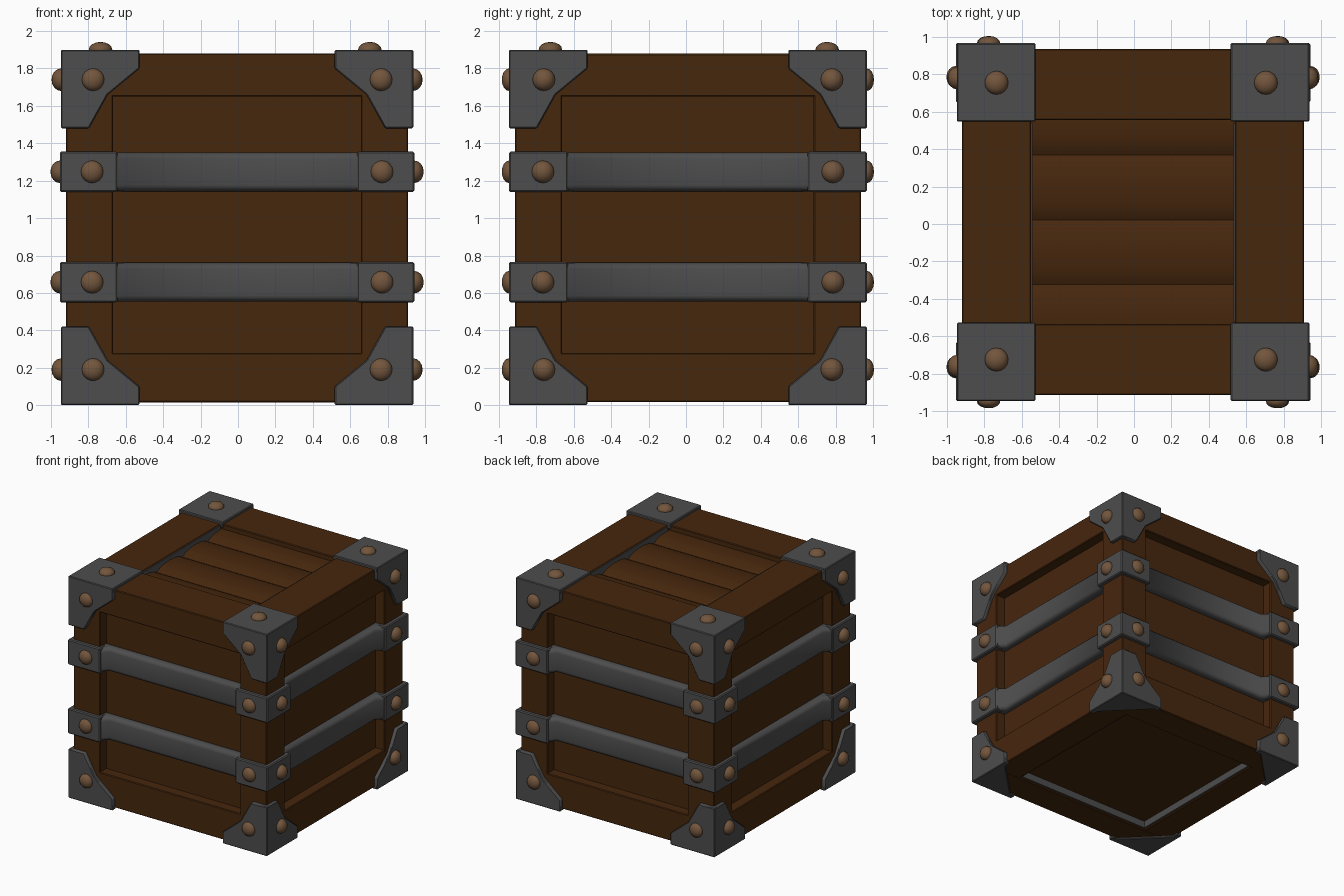
import bpy, bmesh, math
from mathutils import Vector, Matrix

if "Cube" in bpy.data.objects:
    bpy.data.objects.remove(bpy.data.objects["Cube"])

CX, CY = -0.005, 0.01          # crate centre
HX, HY = 0.942, 0.957          # half size over the metal corners
TOP = 1.90


def material(name, rgb):
    m = bpy.data.materials.new(name)
    m.diffuse_color = (*rgb, 1)
    m.use_nodes = True
    m.node_tree.nodes["Principled BSDF"].inputs["Base Color"].default_value = m.diffuse_color
    return m


WOOD = material("dark_wood", (0.062, 0.020, 0.004))
IRON = material("grey_iron", (0.074, 0.074, 0.074))
RIVET = material("brown_rivet", (0.17, 0.092, 0.046))


def finish(name, bm, mat, bevel=0.0, segments=1, angle=35, sharp=40):
    bmesh.ops.recalc_face_normals(bm, faces=bm.faces)
    if bevel:
        edges = [e for e in bm.edges if e.calc_face_angle(0) > math.radians(sharp)]
        bmesh.ops.bevel(bm, geom=edges, offset=bevel, segments=segments,
                        profile=0.5, affect='EDGES', clamp_overlap=True)
    me = bpy.data.meshes.new(name)
    bm.to_mesh(me)
    bm.free()
    ob = bpy.data.objects.new(name, me)
    bpy.context.collection.objects.link(ob)
    me.materials.append(mat)
    bpy.ops.object.select_all(action='DESELECT')
    ob.select_set(True)
    bpy.context.view_layer.objects.active = ob
    bpy.ops.object.shade_smooth_by_angle(angle=math.radians(angle))
    return ob


def box(name, x, y, z, mat, bevel=0.0):
    """Box from three (low, high) ranges around the crate centre."""
    bm = bmesh.new()
    bmesh.ops.create_cube(bm, size=1)
    for v in bm.verts:
        v.co = Vector((CX + x[v.co.x > 0], CY + y[v.co.y > 0], z[v.co.z > 0]))
    return finish(name, bm, mat, bevel)


def prism(name, pts, depth, place, mat, bevel=0.0, segments=1, angle=35, sharp=40):
    """Polygon (a, b) extruded over depth range t; place(a, b, t) gives the point."""
    bm = bmesh.new()
    lo, hi = ([bm.verts.new(place(a, b, t)) for a, b in pts] for t in depth)
    bm.faces.new(lo)
    bm.faces.new(hi)
    for i in range(len(pts)):
        j = (i + 1) % len(pts)
        bm.faces.new((lo[i], lo[j], hi[j], hi[i]))
    return finish(name, bm, mat, bevel, segments, angle, sharp)


def rivet(pos, normal, r=0.06, h=0.05):
    bm = bmesh.new()
    bmesh.ops.create_uvsphere(bm, u_segments=16, v_segments=8, radius=r)
    for v in bm.verts:
        v.co.z *= h / r
    rot = Vector((0, 0, 1)).rotation_difference(Vector(normal)).to_matrix().to_4x4()
    bm.transform(Matrix.Translation(pos) @ rot)
    finish("rivet", bm, RIVET, angle=60)


def span(s, a, b):
    return tuple(sorted((s * a, s * b)))


# Recessed wooden panels: one inner box shows on the four sides and the bottom
box("inner_panels", (-0.828, 0.828), (-0.838, 0.838), (0.09, 1.78), WOOD)

# Wooden frame: posts and top and bottom rails
WX, WY = 0.915, 0.925
for s in (-1, 1):
    for t in (-1, 1):
        box("corner_post", span(s, 0.663, WX), span(t, 0.673, WY), (0.02, 1.87), WOOD, 0.006)
    box("top_rail_x", (-WX, WX), span(s, 0.545, WY), (1.65, 1.88), WOOD, 0.006)
    box("top_rail_y", span(s, 0.545, WX), (-0.6, 0.6), (1.65, 1.879), WOOD, 0.006)
    box("bottom_rail_x", (-WX, WX), span(s, 0.673, WY), (0.015, 0.28), WOOD, 0.006)
    box("bottom_rail_y", span(s, 0.663, WX), (-0.7, 0.7), (0.016, 0.28), WOOD, 0.006)
    # thin iron edging in the lid and around the base opening
    box("lid_edging", span(s, 0.538, 0.547), (-0.53, 0.53), (1.80, 1.872), IRON)
    box("base_edging_y", span(s, 0.650, 0.664), (-0.67, 0.67), (0.03, 0.10), IRON)
    box("base_edging_x", (-0.66, 0.66), span(s, 0.660, 0.674), (0.03, 0.10), IRON)

# Lid planks with softly rounded tops, running left to right
for i in range(4):
    y0 = -0.67 + i * 0.346
    arc = [(y0 + 0.346 * k / 8, 1.80 + 0.04 * math.sin(math.pi * k / 8) ** 0.6)
           for k in range(9)]
    prism("lid_plank", [(y0, 1.70)] + arc + [(y0 + 0.346, 1.70)], (-0.56, 0.55),
          lambda a, b, t: (t, a, b), WOOD, angle=50)

# Iron corner guards with rivets
GUARD = [(0, 0), (0.42, 0), (0.42, 0.10), (0.25, 0.24), (0.15, 0.42), (0, 0.42)]
SQUARE = [(0, 0), (0.42, 0), (0.42, 0.42), (0, 0.42)]
TRIANGLE = [(0, 0), (0.42, 0), (0, 0.42)]
for sx in (-1, 1):
    for sy in (-1, 1):
        for up in (True, False):
            def height(h):
                return TOP - h if up else h

            def px(a):
                return CX + sx * (HX - a)

            def py(a):
                return CY + sy * (HY - a)

            th = (0, 0.05)
            prism("guard_front", GUARD, th, lambda a, b, t: (px(a), py(t), height(b)), IRON, 0.006)
            prism("guard_side", GUARD, th, lambda a, b, t: (px(t), py(a), height(b)), IRON, 0.006)
            prism("guard_cap", SQUARE if up else TRIANGLE, th if up else (0, 0.03),
                  lambda a, b, t: (px(a), py(b), height(t)), IRON, 0.006)
            zr = 1.74 if up else 0.19
            rivet((CX + sx * 0.77, py(0), zr), (0, sy, 0), h=0.038)
            rivet((px(0), CY + sy * 0.77, zr), (sx, 0, 0))
        rivet((-0.015 + sx * 0.72, 0.015 + sy * 0.74, TOP), (0, 0, 1), 0.063, 0.042)

# Two iron bands: raised corner clips and inset rounded straps between
STRAP = [(-0.72, 0.935), (-0.64, 0.935), (-0.595, 0.885), (0.595, 0.885), (0.64, 0.935),
         (0.72, 0.935), (0.72, 0.80), (-0.72, 0.80)]
for z0, z1 in ((0.55, 0.765), (1.14, 1.355)):
    zm = (z0 + z1) / 2
    for sx in (-1, 1):
        for sy in (-1, 1):
            box("band_clip_front", span(sx, 0.64, 0.948), span(sy, 0.88, 0.957), (z0, z1), IRON, 0.008)
            box("band_clip_side", span(sx, 0.87, 0.948), span(sy, 0.64, 0.957), (z0, z1), IRON, 0.008)
            rivet((CX + sx * 0.775, CY + sy * 0.957, zm), (0, sy, 0), h=0.038)
            rivet((CX + sx * 0.948, CY + sy * 0.775, zm), (sx, 0, 0))
    for s in (-1, 1):
        prism("band_strap_x", STRAP, (z0 + 0.003, z1 - 0.003),
              lambda a, b, t: (CX + a, CY + s * (b + 0.01), t), IRON, 0.035, 4, 60, 60)
        prism("band_strap_y", STRAP, (z0 + 0.003, z1 - 0.003),
              lambda a, b, t: (CX + s * b, CY + a, t), IRON, 0.035, 4, 60, 60)
